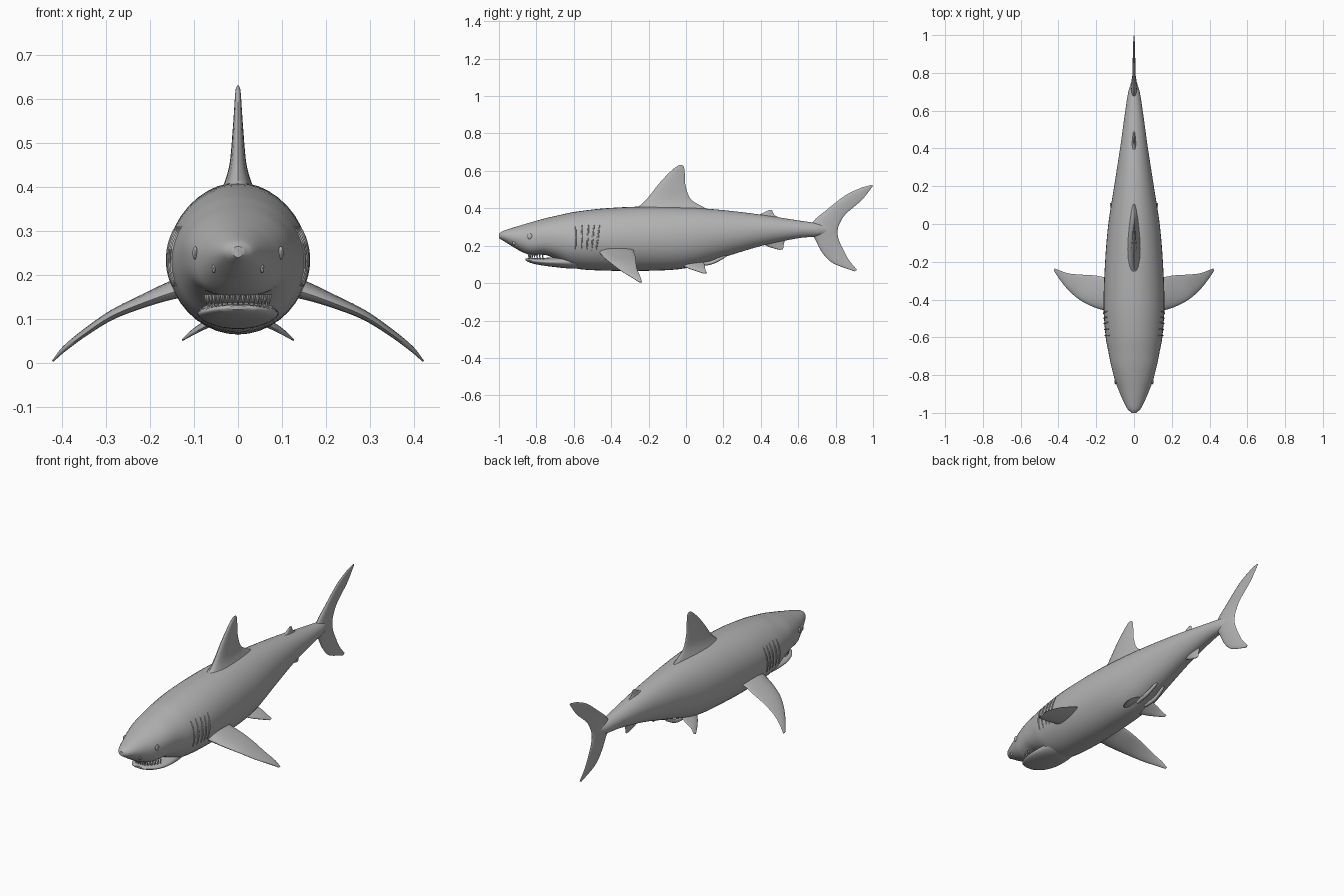
import bpy, bmesh, math
from mathutils import Vector

cube = bpy.data.objects.get("Cube")
if cube:
    bpy.data.objects.remove(cube)

skin = bpy.data.materials.new("grey_skin")
skin.use_nodes = True
GREY = (0.45, 0.45, 0.45, 1)
skin.diffuse_color = GREY
skin.node_tree.nodes["Principled BSDF"].inputs["Base Color"].default_value = GREY


def finish(name, bm):
    bmesh.ops.recalc_face_normals(bm, faces=bm.faces)
    mesh = bpy.data.meshes.new(name)
    bm.to_mesh(mesh)
    bm.free()
    obj = bpy.data.objects.new(name, mesh)
    bpy.context.collection.objects.link(obj)
    mesh.materials.append(skin)
    bpy.ops.object.select_all(action='DESELECT')
    obj.select_set(True)
    bpy.context.view_layer.objects.active = obj
    bpy.ops.object.shade_smooth_by_angle(angle=math.radians(45))
    return obj


def loft(name, rings):
    bm = bmesh.new()
    loops = [[bm.verts.new(p) for p in ring] for ring in rings]
    n = len(loops[0])
    for a, b in zip(loops, loops[1:]):
        for i in range(n):
            j = (i + 1) % n
            bm.faces.new((a[i], a[j], b[j], b[i]))
    bm.faces.new(loops[0][::-1])
    bm.faces.new(loops[-1])
    return finish(name, bm)


def curve_at(rows, t):
    """Smooth interpolation of rows, keyed by their first column."""
    def slope(k, c):
        a, b = rows[max(k - 1, 0)], rows[min(k + 1, len(rows) - 1)]
        return (b[c] - a[c]) / (b[0] - a[0])
    k = 0
    while k < len(rows) - 2 and t > rows[k + 1][0]:
        k += 1
    h = rows[k + 1][0] - rows[k][0]
    s = min(max((t - rows[k][0]) / h, 0), 1)
    out = []
    for c in range(1, len(rows[0])):
        p, q = rows[k][c], rows[k + 1][c]
        m, r = slope(k, c) * h, slope(k + 1, c) * h
        out.append(p + m * s + (3 * (q - p) - 2 * m - r) * s ** 2
                   + (2 * (p - q) + m + r) * s ** 3)
    return out


def samples(rows, steps):
    return [a[0] + (b[0] - a[0]) * i / steps
            for a, b in zip(rows, rows[1:]) for i in range(steps)] + [rows[-1][0]]


def hull_ring(rows, y, n=40):
    w, top, bot, power = curve_at(rows, y)
    mid = (top + bot) / 2
    ring = []
    for i in range(n):
        a = 2 * math.pi * i / n
        c, s = math.cos(a), math.sin(a)
        e = 2 / power if s < 0 else 1
        x = math.copysign(abs(c) ** e, c) * w
        z = math.copysign(abs(s) ** e, s) * (top - bot) / 2
        ring.append(Vector((x, y, mid + z)))
    return ring


def hull(name, rows, steps):
    return loft(name, [hull_ring(rows, y) for y in samples(rows, steps)])


def skin_x(y, z):
    w, top, bot, power = curve_at(BODY, y)
    k = (z - (top + bot) / 2) / ((top - bot) / 2)
    p = power if k < 0 else 2
    return w * (1 - min(abs(k), 1) ** p) ** (1 / p)


def fin(name, sections, side=1, steps=5, n=10):
    """Sections are leading point, trailing point, half thickness."""
    rows = [(k, *lead, *trail, t) for k, (lead, trail, t) in enumerate(sections)]
    keys = samples(rows, steps)
    mids = []
    for k in keys:
        v = curve_at(rows, k)
        mids.append((Vector(v[:3]), Vector(v[3:6]), v[6]))
    rings = []
    for i, (lead, trail, t) in enumerate(mids):
        a, b = mids[max(i - 1, 0)], mids[min(i + 1, len(mids) - 1)]
        span = (b[0] + b[1] - a[0] - a[1])
        normal = (trail - lead).cross(span).normalized()
        ring = []
        for j in range(2 * n):
            ang = math.pi * j / n
            u = (1 - math.cos(ang)) / 2
            p = lead.lerp(trail, u) + normal * t * math.sin(ang) * (1.25 - 0.7 * u)
            ring.append(Vector((p.x * side, p.y, p.z)))
        rings.append(ring)
    return loft(name, rings)


def flat_fin(name, outline):
    return fin(name, [((0, a, b), (0, c, d), t) for a, b, c, d, t in outline])


def tube(name, points, radii, n=10):
    rings = []
    for i, (p, r) in enumerate(zip(points, radii)):
        d = points[min(i + 1, len(points) - 1)] - points[max(i - 1, 0)]
        u = d.cross(Vector((1, 0.3, 0))).normalized()
        v = d.cross(u).normalized()
        rings.append([p + (u * math.cos(2 * math.pi * j / n)
                           + v * math.sin(2 * math.pi * j / n)) * r for j in range(n)])
    return loft(name, rings)


# Body: y, half width, top, bottom, fullness of the underside
BODY = [(-1, .012, .265, .24, 2), (-.98, .034, .278, .228, 2), (-.93, .06, .295, .197, 2.1),
        (-.87, .085, .313, .163, 2.3), (-.83, .1, .325, .152, 2.6), (-.75, .121, .347, .15, 2.7),
        (-.68, .135, .363, .12, 2.3), (-.6, .15, .38, .08, 2), (-.43, .161, .4, .067, 2),
        (-.2, .153, .41, .066, 2), (0, .136, .405, .08, 2), (.2, .105, .39, .138, 2),
        (.4, .074, .366, .198, 2), (.6, .046, .335, .24, 2), (.7, .03, .32, .25, 2),
        (.76, .012, .305, .262, 2), (.8, .004, .29, .27, 2)]
hull("body", BODY, 5)

# Lower jaw
JAW = [(-.857, .018, .131, .121, 2), (-.845, .045, .133, .113, 2), (-.8, .075, .134, .1, 2),
       (-.72, .092, .137, .088, 2), (-.6, .085, .15, .077, 2), (-.5, .06, .16, .085, 2)]
hull("lower_jaw", JAW, 4)

# Teeth along the mouth arc
def tooth_row(name, count, base, tip, inset, radius):
    bm = bmesh.new()
    for i in range(count):
        a = math.radians(-75 + 150 * i / (count - 1))
        c = Vector(((.078 - inset) * math.sin(a), -.845 + inset + .1 * (1 - math.cos(a)), base))
        ring = [bm.verts.new(c + Vector((math.cos(q), math.sin(q), 0)) * radius)
                for q in (math.pi * j / 2 for j in range(4))]
        apex = bm.verts.new((c.x, c.y, tip))
        for j in range(4):
            bm.faces.new((ring[j], ring[(j + 1) % 4], apex))
        bm.faces.new(ring)
    return finish(name, bm)

tooth_row("upper_teeth", 17, .156, .131, .004, .006)
tooth_row("lower_teeth", 15, .126, .144, .01, .004)

# Fins on the centre line: leading y, z, trailing y, z, half thickness
flat_fin("dorsal_fin", [(-.33, .365, .17, .365, .055), (-.255, .408, .1, .403, .034),
                        (-.205, .455, .025, .45, .02), (-.15, .525, -.003, .525, .013),
                        (-.1, .58, -.006, .58, .009), (-.055, .62, -.01, .617, .006),
                        (-.035, .631, -.018, .63, .002)])
flat_fin("second_dorsal_fin", [(.36, .355, .51, .345, .014), (.405, .372, .475, .362, .008),
                               (.43, .384, .465, .378, .005), (.445, .392, .46, .39, .002)])
flat_fin("anal_fin", [(.4, .215, .53, .23, .014), (.44, .195, .522, .205, .008),
                      (.475, .184, .52, .188, .005), (.5, .178, .517, .179, .002)])
flat_fin("tail_fin", [(.9, .063, .915, .07, .002), (.785, .107, .87, .125, .006),
                      (.727, .165, .838, .185, .009), (.69, .235, .816, .235, .014),
                      (.66, .285, .81, .275, .018), (.685, .335, .82, .315, .014),
                      (.75, .39, .853, .368, .009), (.85, .468, .925, .43, .007),
                      (.93, .507, .95, .455, .005), (.965, .518, .975, .487, .004),
                      (.99, .524, 1, .52, .002)])

PECTORAL = [((.08, -.48, .18), (.08, -.26, .19), .03), ((.15, -.46, .16), (.15, -.28, .175), .021),
            ((.22, -.437, .135), (.21, -.272, .15), .015), ((.29, -.4, .105), (.28, -.268, .117), .011),
            ((.35, -.347, .065), (.345, -.262, .076), .008), ((.395, -.29, .03), (.395, -.245, .036), .006),
            ((.422, -.25, .004), (.42, -.235, .004), .002)]
PELVIC = [((.03, -.04, .105), (.03, .09, .115), .014), ((.07, 0, .085), (.065, .1, .098), .009),
          ((.1, .045, .068), (.1, .102, .077), .006), ((.127, .095, .051), (.125, .112, .054), .002)]
GILLS = [-.59, -.56, -.53, -.505, -.48]

# Paired parts
for side, label in ((1, "left"), (-1, "right")):
    fin(label + "_pectoral_fin", PECTORAL, side)
    fin(label + "_pelvic_fin", PELVIC, side)

    clasper = [(0, .026, .06, .1), (1, .03, .13, .108), (2, .027, .185, .132), (3, .024, .215, .147)]
    keys = samples(clasper, 4)
    path = [Vector(curve_at(clasper, k)) for k in keys]
    tube(label + "_clasper", [Vector((p.x * side, p.y, p.z)) for p in path],
         [.01 * math.sqrt(max(1 - (k / 3.02) ** 4, 0)) for k in keys])

    # Gill folds follow the flank
    for i, y in enumerate(GILLS):
        path = []
        for j in range(13):
            z = .175 + .135 * j / 12
            yy = y + .018 * (j / 12) * (i / 4)
            path.append(Vector((side * skin_x(yy, z), yy, z)))
        tube(f"{label}_gill_{i + 1}", path,
             [.0045 * math.sin(math.pi * (j + .5) / 13) ** .5 for j in range(13)], 8)

    # Eye and nostril sit on the skin
    for part, y, z, size in (("eye", -.835, .25, (.006, .014, .015)),
                             ("nostril", -.92, .215, (.004, .009, .011))):
        bm = bmesh.new()
        bmesh.ops.create_uvsphere(bm, u_segments=16, v_segments=10, radius=1)
        bmesh.ops.scale(bm, vec=size, verts=bm.verts)
        bmesh.ops.translate(bm, vec=(side * skin_x(y, z), y, z), verts=bm.verts)
        finish(f"{label}_{part}", bm)
